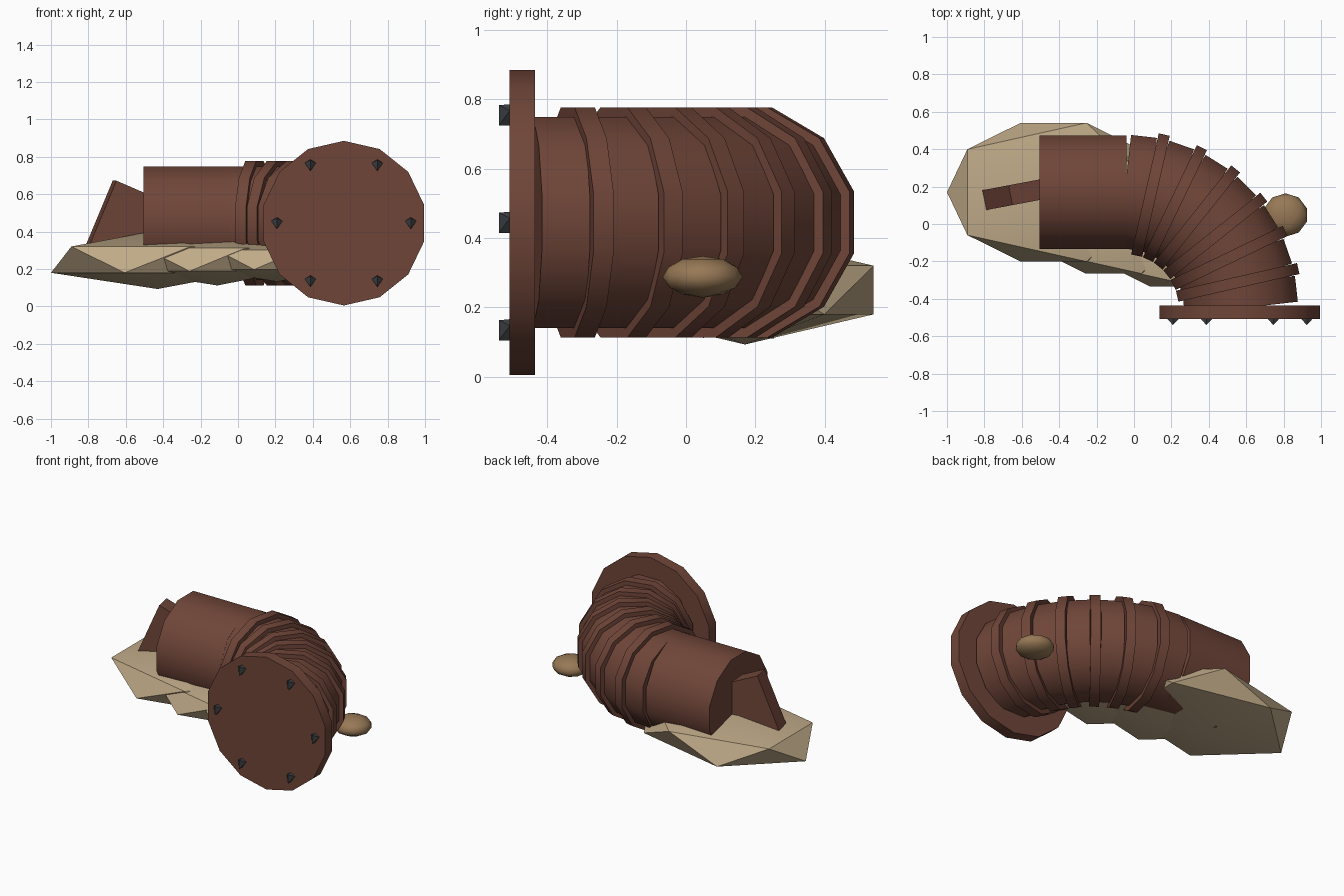
import bpy, bmesh
from math import radians, sin, cos, pi
from mathutils import Vector, Matrix, Euler

cube = bpy.data.objects.get("Cube")
if cube:
    bpy.data.objects.remove(cube, do_unlink=True)


def material(name, rgb):
    m = bpy.data.materials.new(name)
    m.use_nodes = True
    m.diffuse_color = (*rgb, 1)
    bsdf = m.node_tree.nodes["Principled BSDF"]
    bsdf.inputs["Base Color"].default_value = (*rgb, 1)
    bsdf.inputs["Roughness"].default_value = 0.9
    return m


rust = material("rust brown", (0.16, 0.06, 0.04))
sand = material("sand", (0.52, 0.4, 0.245))
stone = material("ochre stone", (0.31, 0.19, 0.092))
iron = material("dark iron", (0.045, 0.05, 0.055))


def finish(name, bm, mat, angle=40):
    bmesh.ops.recalc_face_normals(bm, faces=bm.faces)
    mesh = bpy.data.meshes.new(name)
    bm.to_mesh(mesh)
    bm.free()
    mesh.materials.append(mat)
    ob = bpy.data.objects.new(name, mesh)
    bpy.context.collection.objects.link(ob)
    bpy.ops.object.select_all(action="DESELECT")
    ob.select_set(True)
    bpy.context.view_layer.objects.active = ob
    if angle:
        bpy.ops.object.shade_smooth_by_angle(angle=radians(angle))
    return ob


def cylinder(name, centre, heading, apothem, length, sides=12):
    """Capped cylinder lying flat; heading 0 is +x and turns clockwise."""
    bm = bmesh.new()
    r = apothem / cos(pi / sides)
    spin = Matrix.Rotation(pi / sides, 4, "Z")
    lay = Matrix.Rotation(pi / 2, 4, "Y")
    turn = Matrix.Rotation(-heading, 4, "Z")
    bmesh.ops.create_cone(bm, cap_ends=True, segments=sides, radius1=r, radius2=r,
                          depth=length, matrix=Matrix.Translation(centre) @ turn @ lay @ spin)
    return finish(name, bm, rust)


def blob(name, centre, scale, mat, level, angle):
    bm = bmesh.new()
    bmesh.ops.create_icosphere(bm, subdivisions=level, radius=1,
                               matrix=Matrix.Translation(centre) @ Matrix.Diagonal((*scale, 1)))
    return finish(name, bm, mat, angle)


# Straight pipe
AXIS_Z = 0.445
cylinder("straight_pipe", (-0.272, 0.17, AXIS_Z), 0, 0.304, 0.466)

# Elbow: seven straight segments with collars over the joints
BEND, STEPS = 0.62, 7
step = pi / 2 / STEPS


def on_bend(a):
    return (-0.05 + BEND * sin(a), -0.45 + BEND * cos(a), AXIS_Z)


for i in range(STEPS):
    a = step * (i + 0.5)
    cylinder(f"elbow_segment_{i + 1}", on_bend(a), a, 0.304, 2 * BEND * sin(step / 2))
    if i:
        cylinder(f"elbow_collar_{i}", on_bend(step * i), step * i, 0.332, 0.06)

# End flange, with a corner at the top
bm = bmesh.new()
FLANGE = Vector((0.566, -0.472, AXIS_Z))
bmesh.ops.create_cone(bm, cap_ends=True, segments=14, radius1=0.44, radius2=0.44, depth=0.074,
                      matrix=Matrix.Translation(FLANGE) @ Matrix.Rotation(pi / 2, 4, "X"))
finish("end_flange", bm, rust)

# Ridged bolts around the flange
for i in range(6):
    a = i * pi / 3
    c = FLANGE + Vector((0.358 * cos(a), -0.036, 0.358 * sin(a)))
    bm = bmesh.new()
    for p in ((-0.03, 0, 0.012), (0.03, 0, 0.012), (0, 0, 0.031), (0, 0, -0.031),
              (0, -0.032, 0.028), (0, -0.032, -0.03)):
        bm.verts.new(c + Vector(p))
    bmesh.ops.convex_hull(bm, input=bm.verts)
    finish(f"flange_bolt_{i + 1}", bm, iron, 0)

# Tilted plank jammed in the open end
tilt = Euler((0, radians(23), radians(10.7))).to_matrix().to_4x4()
size = Vector((0.45, 0.108, 0.42))
top_corner = Vector((-0.66, 0.154, 0.672))
centre = top_corner + tilt @ Vector((size.x / 2, 0, -size.z / 2))
bm = bmesh.new()
bmesh.ops.create_cube(bm, size=1, matrix=Matrix.Translation(centre) @ tilt
                      @ Matrix.Diagonal((*size, 1)))
finish("jammed_plank", bm, rust, 0)

# Faceted sand mounds under the pipe
blob("sand_mound_large", (-0.43, 0.17, 0.25), (0.637, 0.436, 0.157), sand, 1, 30)
blob("sand_mound_middle", (-0.11, 0.05, 0.25), (0.54, 0.37, 0.138), sand, 1, 30)
blob("sand_mound_small", (0.21, -0.07, 0.25), (0.45, 0.31, 0.118), sand, 1, 30)

# Small stone beside the elbow
blob("side_stone", (0.81, 0.048, 0.288), (0.12, 0.116, 0.06), stone, 2, 60)
